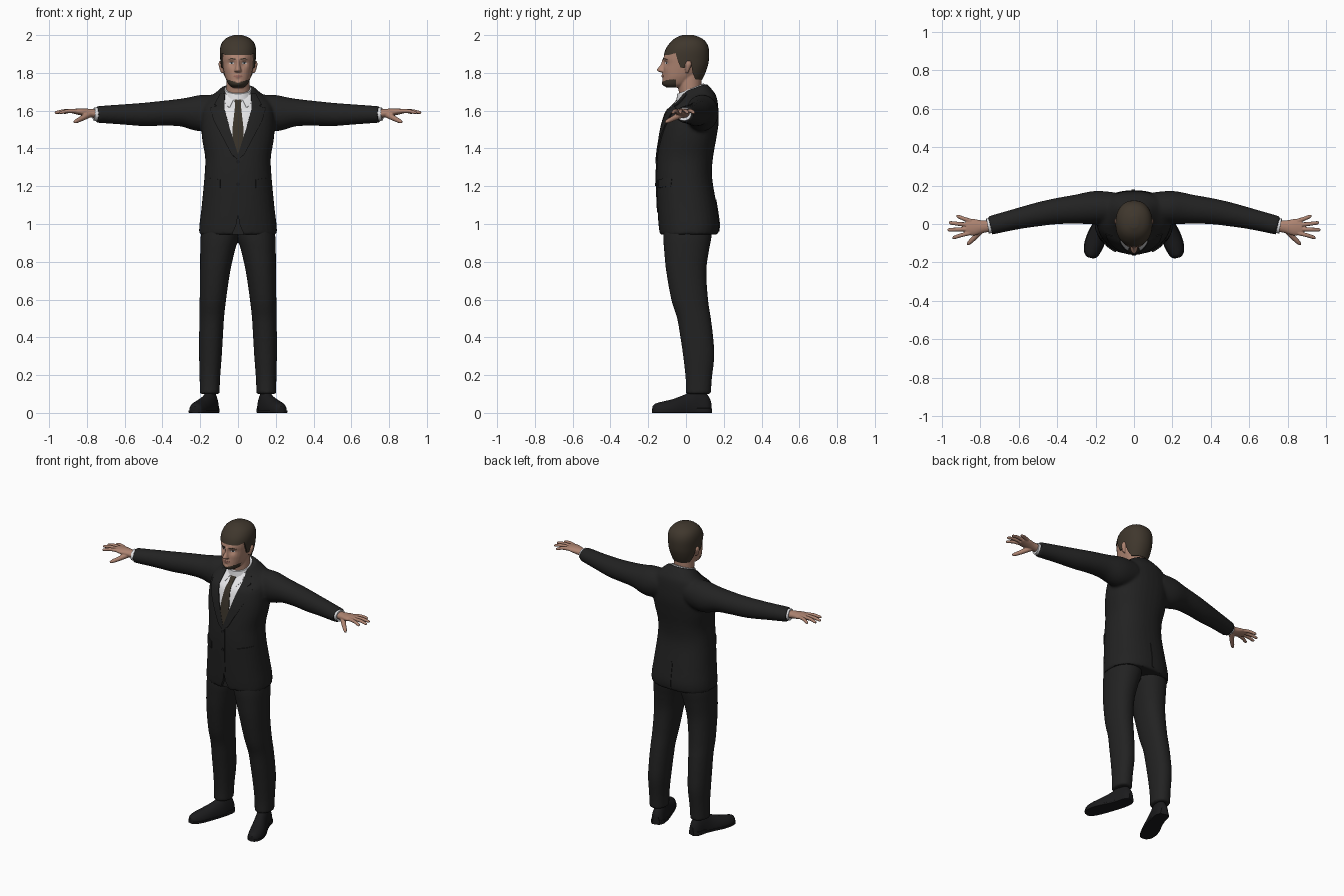
import bpy, bmesh, math
from mathutils import Vector
from mathutils.bvhtree import BVHTree

if "Cube" in bpy.data.objects:
    bpy.data.objects.remove(bpy.data.objects["Cube"])


def material(name, colour):
    mat = bpy.data.materials.new(name)
    mat.use_nodes = True
    mat.diffuse_color = (*colour, 1)
    mat.node_tree.nodes["Principled BSDF"].inputs["Base Color"].default_value = (*colour, 1)
    return mat


SUIT = material("charcoal cloth", (.016, .016, .016))
SHOE = material("black leather", (.011, .011, .012))
SKIN = material("skin", (.42, .23, .165))
HAIR = material("brown hair", (.05, .038, .026))
SHIRT = material("white cotton", (.8, .8, .82))
TIE = material("brown silk", (.04, .032, .022))
LIP = material("lips", (.33, .14, .11))
IRIS = material("dark iris", (.03, .035, .04))
parts = []


def spline(rows, k=5):
    """Catmull-Rom interpolation of rows of numbers."""
    out, last = [], len(rows) - 1
    for i in range(last):
        near = [rows[max(i - 1, 0)], rows[i], rows[i + 1], rows[min(i + 2, last)]]
        for t in (j / k for j in range(k)):
            out.append([b + .5 * t * (c - a + t * (2*a - 5*b + 4*c - d + t * (3*b - a - 3*c + d)))
                        for a, b, c, d in zip(*near)])
    return out + [list(rows[-1])]


def ring(centre, u, v, power=2, n=32):
    def unit(value):
        return math.copysign(abs(value) ** (2 / power), value)
    angles = [math.tau * i / n for i in range(n)]
    return [centre + u * unit(math.cos(a)) + v * unit(math.sin(a)) for a in angles]


def loft(bm, rings):
    loops = [[bm.verts.new(p) for p in r] for r in rings]
    for a, b in zip(loops, loops[1:]):
        for i in range(len(a)):
            j = (i + 1) % len(a)
            bm.faces.new((a[i], a[j], b[j], b[i]))
    bm.faces.new(loops[0])
    bm.faces.new(loops[-1])


def upright(bm, rows, side=1, power=2):
    """Rows: height, front y, back y, half width, centre x, tilt."""
    rows = [(list(r) + [0, 0])[:6] for r in rows]
    loft(bm, [ring(Vector((side * x, (f + b) / 2, z)), Vector((w, 0, 0)),
                   Vector((0, 1, tilt)) * (b - f) / 2, power)
              for z, f, b, w, x, tilt in spline(rows)])


def tube(bm, rows, side=1, power=2):
    """Rows: x, y, z, horizontal radius, vertical radius."""
    rows = spline(rows)
    path = [Vector((side * r[0], r[1], r[2])) for r in rows]
    rings = []
    for i, r in enumerate(rows):
        along = (path[min(i + 1, len(path) - 1)] - path[max(i - 1, 0)]).normalized()
        u = along.cross(Vector((0, 0, 1))).normalized()
        rings.append(ring(path[i], u * r[3], u.cross(along) * r[4], power))
    loft(bm, rings)


def apply(obj):
    mesh = bpy.data.meshes.new_from_object(obj.evaluated_get(bpy.context.evaluated_depsgraph_get()))
    obj.modifiers.clear()
    obj.data = mesh


def finish(name, bm, mat, voxel=0, smooth=3, recalc=True):
    if recalc:
        bmesh.ops.recalc_face_normals(bm, faces=bm.faces[:])
    mesh = bpy.data.meshes.new(name)
    bm.to_mesh(mesh)
    obj = bpy.data.objects.new(name, mesh)
    bpy.context.collection.objects.link(obj)
    if voxel:
        remesh = obj.modifiers.new("fuse", 'REMESH')
        remesh.mode, remesh.voxel_size = 'VOXEL', voxel
        relax = obj.modifiers.new("relax", 'SMOOTH')
        relax.factor, relax.iterations = .5, smooth
        apply(obj)
    obj.data.materials.clear()
    obj.data.materials.append(mat)
    parts.append(obj)
    return obj


def carve(obj, outline, direction):
    """Cut a prism with the given outline out of an object."""
    bm = bmesh.new()
    loft(bm, [[p + direction * k for p in outline] for k in (0, 1)])
    cutter = finish("cutter", bm, SUIT)
    parts.remove(cutter)
    cutter.hide_render = True
    cut = obj.modifiers.new("cut", 'BOOLEAN')
    cut.operation, cut.object, cut.solver = 'DIFFERENCE', cutter, 'EXACT'
    apply(obj)
    bpy.data.objects.remove(cutter)


def plate(name, outline, target, mat, lift=.004, facing=-1, step=.012):
    """Thin sheet with an (x, z) outline, laid onto the target's surface."""
    tree = BVHTree.FromObject(target, bpy.context.evaluated_depsgraph_get())
    bm = bmesh.new()
    face = bm.faces.new([bm.verts.new((x, 0, z)) for x, z in outline])
    face.normal_update()
    if face.normal.y * facing < 0:
        face.normal_flip()
    bmesh.ops.triangulate(bm, faces=bm.faces[:])
    for axis in (0, 2):
        values = [v.co[axis] for v in bm.verts]
        normal = Vector([float(i == axis) for i in range(3)])
        cut = min(values) + step
        while cut < max(values):
            bmesh.ops.bisect_plane(bm, geom=bm.verts[:] + bm.edges[:] + bm.faces[:],
                                   plane_co=normal * cut, plane_no=normal)
            cut += step
    for v in bm.verts:
        hit = tree.ray_cast(Vector((v.co.x, facing, v.co.z)), Vector((0, -facing, 0)))[0]
        if hit is None:
            hit = tree.find_nearest(v.co + Vector((0, facing * .1, 0)))[0]
        v.co.y = hit.y + facing * lift
    obj = finish(name, bm, mat, recalc=False)
    solid = obj.modifiers.new("thickness", 'SOLIDIFY')
    solid.thickness, solid.offset = lift + .002, -1
    apply(obj)
    return obj


def oval(x, z, rx, rz, n=16):
    return [(x + rx * math.cos(math.tau * i / n), z + rz * math.sin(math.tau * i / n)) for i in range(n)]


def both(outline, side):
    return [(side * x, z) for x, z in outline]


# Jacket: torso and sleeves fused
bm = bmesh.new()
upright(bm, [(.945, -.14, .17, .207), (1, -.146, .176, .204), (1.1, -.152, .162, .192),
             (1.25, -.157, .138, .178), (1.35, -.153, .143, .174), (1.45, -.14, .16, .19),
             (1.53, -.125, .172, .195), (1.6, -.1, .172, .19), (1.65, -.07, .162, .17, 0, .2),
             (1.69, -.035, .135, .12, 0, .3), (1.72, -.02, .11, .085, 0, .35)], power=2.3)
for side in (1, -1):
    tube(bm, [(.1, .085, 1.6, .08, .085), (.2, .085, 1.587, .087, .096), (.3, .077, 1.59, .076, .074),
              (.4, .067, 1.586, .068, .066), (.5, .05, 1.58, .062, .062), (.62, .024, 1.58, .054, .053),
              (.75, -.008, 1.58, .049, .044)], side)
jacket = finish("jacket", bm, SUIT, .009, 5)
notch = [(-.04, .9), (.04, .9), (.025, .96), (.008, 1), (0, 1.05), (-.008, 1), (-.025, .96)]
carve(jacket, [Vector((x, -.3, z)) for x, z in notch], Vector((0, .18, 0)))

# Jacket front, pockets, buttons and back vent
shirt_half = [(.068, 1.685), (.08, 1.62), (.05, 1.5), (.005, 1.365)]
plate("shirt_front", shirt_half + both(shirt_half[::-1], -1) + [(0, 1.672)], jacket, SHIRT, .003)
plate("tie", [(-.02, 1.672), (.02, 1.672), (.015, 1.63), (.03, 1.5), (.028, 1.43), (.005, 1.365),
              (-.005, 1.365), (-.028, 1.43), (-.03, 1.5), (-.015, 1.63)], jacket, TIE, .007)
plate("tie_knot", [(-.023, 1.677), (.023, 1.677), (.013, 1.628), (-.013, 1.628)], jacket, TIE, .0095)
lapel = [(.07, 1.69), (.095, 1.69), (.125, 1.635), (.112, 1.625), (.148, 1.615), (.13, 1.55),
         (.035, 1.37), (0, 1.34), (0, 1.368), (.045, 1.51), (.072, 1.61)]
flap = [(.095, 1.235), (.168, 1.245), (.168, 1.2), (.095, 1.19)]
collar_tip = [(.014, 1.677), (.066, 1.688), (.068, 1.64), (.046, 1.615)]
for side, word in ((1, "left"), (-1, "right")):
    plate(word + "_lapel", both(lapel, side), jacket, SUIT, .008)
    plate(word + "_pocket_flap", both(flap, side), jacket, SUIT, .007)
    plate(word + "_collar_tip", both(collar_tip, side), jacket, SHIRT, .006)
plate("front_overlap", [(-.012, 1.06), (.012, 1.06), (.012, 1.35), (-.012, 1.35)], jacket, SUIT)
plate("back_vent", [(-.012, .96), (.004, .96), (.004, 1.13), (-.012, 1.13)], jacket, SUIT, .004, 1)
for i in range(2):
    plate(f"button_{i + 1}", oval(0, 1.33 - i * .12, .01, .01), jacket, SHOE, .008)

# Shirt collar band
bm = bmesh.new()
upright(bm, [(1.66, -.055, .1, .083, 0, .4), (1.69, -.05, .1, .078, 0, .4), (1.717, -.047, .096, .071, 0, .4)])
finish("shirt_collar", bm, SHIRT)

# Trousers: both legs fused
bm = bmesh.new()
for side in (1, -1):
    upright(bm, [(1, -.115, .14, .095, .092), (.93, -.12, .135, .1, .098), (.86, -.116, .122, .092, .108),
                 (.75, -.105, .108, .08, .121), (.6, -.078, .117, .07, .133), (.5, -.047, .132, .065, .139),
                 (.4, -.03, .144, .063, .143), (.3, -.015, .15, .06, .146), (.18, -.002, .137, .054, .149),
                 (.1, -.002, .132, .053, .15)], side, 2.2)
finish("trousers", bm, SUIT, .009, 3)

# Shoes, soles, cuffs and hands
last = [(.13, .13, .015, .02, .05), (.137, .105, .015, .037, .09), (.148, .05, .015, .041, .115),
        (.165, 0, .015, .043, .085), (.195, -.07, .015, .048, .058), (.213, -.12, .015, .045, .046),
        (.223, -.16, .015, .032, .035), (.227, -.176, .015, .012, .02)]
fingers = [((.855, -.047), (.945, -.07)), ((.87, -.027), (.97, -.03)),
           ((.868, -.004), (.963, .006)), ((.85, .016), (.925, .04))]
for side, word in ((1, "left"), (-1, "right")):
    bm = bmesh.new()
    tube(bm, last, side)
    for v in bm.verts:
        v.co.z = max(v.co.z, .01)
    finish(word + "_shoe", bm, SHOE)
    bm = bmesh.new()
    tube(bm, [(x, y, .007, w + .004, .007) for x, y, z, w, h in last], side, 8)
    tube(bm, [(x, y, .013, w + .003, .013) for x, y, z, w, h in last[:3]], side, 8)
    finish(word + "_sole", bm, SHOE)
    bm = bmesh.new()
    tube(bm, [(.72, -.003, 1.58, .041, .037), (.763, -.011, 1.582, .039, .035)], side)
    finish(word + "_shirt_cuff", bm, SHIRT)
    bm = bmesh.new()
    tube(bm, [(.74, -.01, 1.583, .029, .024), (.79, -.014, 1.588, .033, .022), (.835, -.017, 1.594, .043, .018),
              (.875, -.017, 1.597, .038, .012)], side)
    for (x, y), (tip_x, tip_y) in fingers:
        tube(bm, [(x, y, 1.597, .011, .011), ((x + tip_x) / 2, (y + tip_y) / 2, 1.598, .0105, .01),
                  (tip_x - .008, tip_y, 1.59, .009, .008), (tip_x, tip_y, 1.588, .005, .005)], side)
    tube(bm, [(.79, -.025, 1.58, .018, .018), (.825, -.065, 1.56, .014, .014),
              (.855, -.095, 1.545, .011, .011), (.868, -.108, 1.539, .006, .006)], side)
    finish(word + "_hand", bm, SKIN, .0035, 2)

# Head, neck, nose and ears fused, then features pushed in or out
bm = bmesh.new()
upright(bm, [(1.722, -.1, -.03, .03), (1.74, -.123, .02, .051), (1.775, -.123, .055, .067),
             (1.81, -.12, .085, .076), (1.85, -.118, .105, .083), (1.88, -.119, .112, .086),
             (1.92, -.105, .113, .088), (1.96, -.076, .1, .076), (1.985, -.05, .07, .05)], power=2.2)
upright(bm, [(1.64, -.03, .09, .066), (1.7, -.038, .082, .063), (1.76, -.045, .082, .062), (1.82, -.04, .08, .06)])
upright(bm, [(1.875, -.125, -.09, .01), (1.845, -.134, -.09, .011), (1.82, -.153, -.09, .016),
             (1.81, -.15, -.09, .02), (1.803, -.133, -.09, .014)])
for side in (1, -1):
    upright(bm, [(1.8, 0, .012, .008, .081), (1.815, -.004, .018, .011, .085),
                 (1.845, -.005, .03, .012, .091), (1.864, .005, .024, .008, .091)], side)
head = finish("head", bm, SKIN, .004, 3)
features = [(.034, 1.851, .016, .011), (.034, 1.876, .018, -.004), (.05, 1.815, .022, -.003),
            (0, 1.784, .017, -.006), (0, 1.765, .01, .004), (0, 1.742, .02, -.004)]
for v in head.data.vertices:
    if v.co.y < -.04:
        v.co.y += sum(push * math.exp(-((abs(v.co.x) - x) ** 2 + (v.co.z - z) ** 2) / r ** 2)
                      for x, z, r, push in features)

# Chin beard coloured by position
head.data.materials.append(HAIR)
for face in head.data.polygons:
    x, y, z = face.center
    face.material_index = int(z < 1.748 + .3 * abs(x) and z > 1.715 and y < -.055)

# Eyes, brows and mouth
for side, word in ((1, "left"), (-1, "right")):
    plate(word + "_eye", oval(side * .034, 1.852, .013, .005), head, SHIRT, .0015, step=.005)
    plate(word + "_iris", oval(side * .034, 1.852, .0055, .005), head, IRIS, .0025, step=.005)
    plate(word + "_brow", both([(.014, 1.868), (.035, 1.874), (.058, 1.867), (.036, 1.879), (.014, 1.875)], side),
          head, HAIR, .002, step=.006)
plate("mouth", oval(0, 1.782, .025, .006), head, LIP, .0015, step=.006)

# Hair shell with the face and neck line cut away
bm = bmesh.new()
upright(bm, [(1.745, -.09, .075, .066), (1.78, -.1, .094, .077), (1.82, -.11, .11, .087),
             (1.86, -.122, .12, .093), (1.92, -.11, .122, .096), (1.96, -.084, .108, .085),
             (1.985, -.055, .08, .06), (2, -.02, .04, .022)], power=2.2)
hair = finish("hair", bm, HAIR)
hairline = [(-.3, 1.5), (-.3, 1.89), (-.09, 1.895), (-.055, 1.905), (-.045, 1.87), (-.03, 1.83), (-.008, 1.825),
            (.002, 1.86), (.025, 1.86), (.035, 1.8), (.05, 1.765), (.3, 1.755), (.3, 1.5)]
carve(hair, [Vector((-.3, y, z)) for y, z in hairline], Vector((.6, 0, 0)))

# Smooth shading with sharp edges kept
for obj in bpy.context.selected_objects:
    obj.select_set(False)
for obj in parts:
    obj.select_set(True)
bpy.context.view_layer.objects.active = jacket
bpy.ops.object.shade_smooth_by_angle(angle=math.radians(40))
